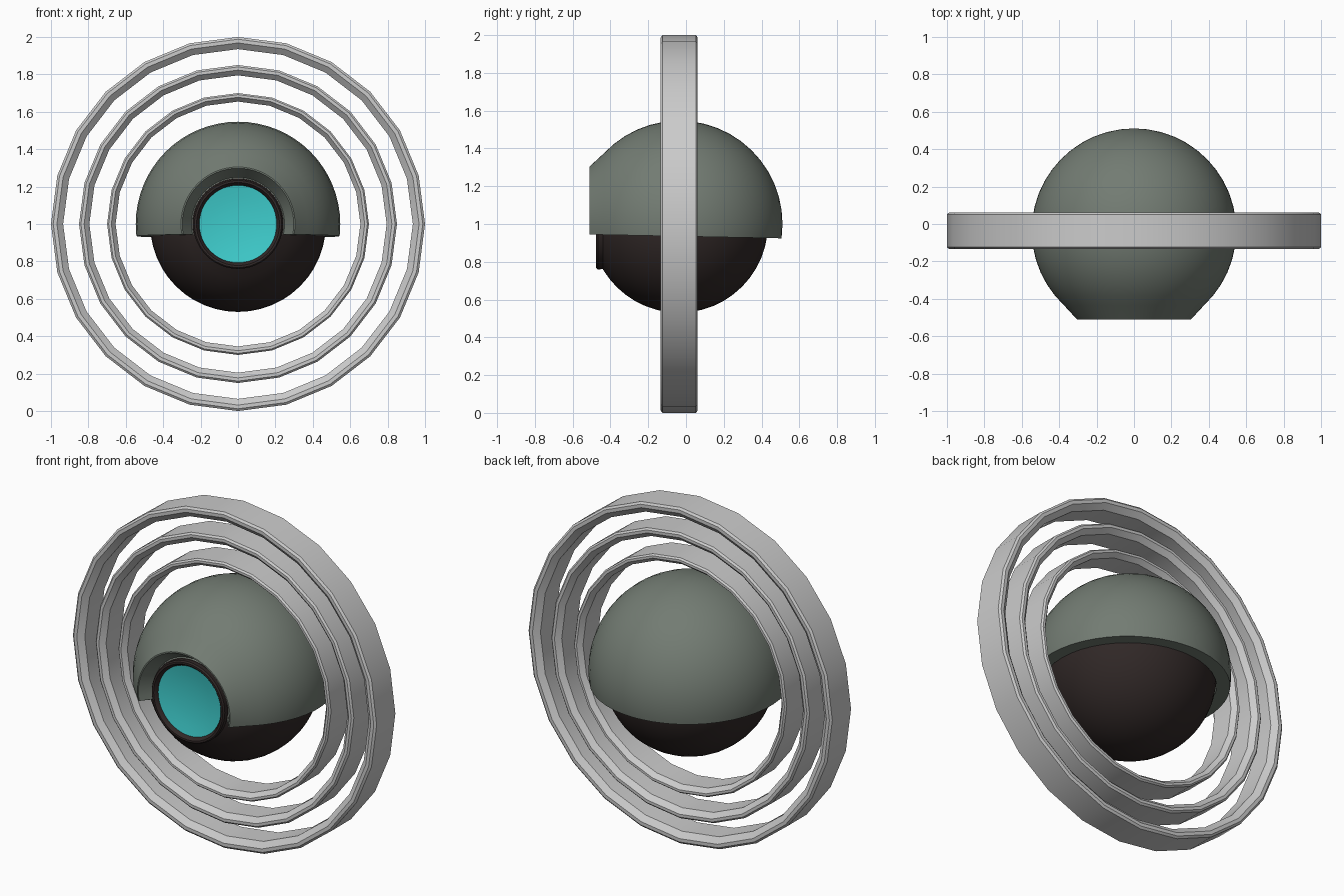
import bpy, bmesh
from math import sin, cos, pi, radians
from mathutils import Vector

if "Cube" in bpy.data.objects:
    bpy.data.objects.remove(bpy.data.objects["Cube"])

CY, CZ = -0.036, 1.0   # shared centre of ball, shell and rings


def material(name, rgb):
    m = bpy.data.materials.new(name)
    m.diffuse_color = (*rgb, 1)
    m.use_nodes = True
    m.node_tree.nodes["Principled BSDF"].inputs["Base Color"].default_value = m.diffuse_color
    return m


def arc(radius, start, end, steps):
    """Profile points (r, y) on a sphere; 0 deg is the back pole, 180 the front."""
    pts = []
    for i in range(steps + 1):
        a = radians(start + (end - start) * i / steps)
        pts.append((radius * sin(a), CY + radius * cos(a)))
    return pts


def lathe(name, profile, segs, mat=None, closed=False, cut=None, angle=35):
    """Turn an (r, y) profile about the front-back axis, optionally cut it off below a plane."""
    bm = bmesh.new()
    loops = []
    for r, y in profile:
        if r < 1e-5:
            v = bm.verts.new((0, y, CZ))
            loops.append([v] * segs)
        else:
            loops.append([bm.verts.new((r * sin(2 * pi * k / segs), y,
                                        CZ + r * cos(2 * pi * k / segs)))
                          for k in range(segs)])
    pairs = list(zip(loops, loops[1:]))
    if closed:
        pairs.append((loops[-1], loops[0]))
    for a, b in pairs:
        for k in range(segs):
            n = (k + 1) % segs
            quad = list(dict.fromkeys((a[k], a[n], b[n], b[k])))
            bm.faces.new(quad)
    if cut:
        co, no = cut
        res = bmesh.ops.bisect_plane(bm, geom=bm.verts[:] + bm.edges[:] + bm.faces[:],
                                     plane_co=Vector(co), plane_no=Vector(no),
                                     clear_inner=True)
        edges = [e for e in res["geom_cut"] if isinstance(e, bmesh.types.BMEdge)]
        bmesh.ops.triangle_fill(bm, edges=edges, use_beauty=True)
    bmesh.ops.recalc_face_normals(bm, faces=bm.faces[:])
    me = bpy.data.meshes.new(name)
    bm.to_mesh(me)
    bm.free()
    ob = bpy.data.objects.new(name, me)
    bpy.context.collection.objects.link(ob)
    if mat:
        me.materials.append(mat)
    bpy.ops.object.select_all(action='DESELECT')
    ob.select_set(True)
    bpy.context.view_layer.objects.active = ob
    bpy.ops.object.shade_smooth_by_angle(angle=radians(angle))
    return ob


shell_mat = material("shell_green_grey", (0.17, 0.20, 0.17))
dark_mat = material("dark_brown", (0.03, 0.021, 0.02))
lens_mat = material("lens_cyan", (0.05, 0.62, 0.62))

# dark inner ball, open at the front for the eye
lathe("inner_ball", arc(0.47, 0, 149.5, 20), 48, dark_mat)

# eye rim: short tube with a rounded lip
lathe("eye_rim", [(0.238, -0.40), (0.24, -0.467), (0.233, -0.476), (0.222, -0.476),
                  (0.214, -0.468), (0.205, -0.445), (0.205, -0.40)], 48, dark_mat, closed=True)

# shallow dished lens
lathe("eye_lens", [(0.207, -0.455), (0.15, -0.445), (0.08, -0.438), (0, -0.435)], 48, lens_mat)

# upper shell: thick sphere with a flared front opening, cut off below the middle
shell = arc(0.547, 0, 137, 18) + [(0.305, -0.51), (0.298, -0.511), (0.243, -0.43)]
shell += arc(0.474, 149, 0, 18)
lathe("upper_shell", shell, 64, shell_mat, cut=((0, CY, 0.935), (0, 0.02, 1)))

# three concentric rings with chamfered rims and a slightly crowned inside
for name, s in (("outer_ring", 1.0), ("middle_ring", 0.85), ("inner_ring", 0.70)):
    half = [(1.0, -0.088), (0.988, -0.098), (0.968, -0.098), (0.935, -0.07)]
    prof = half + [(r, -y) for r, y in reversed(half)]
    lathe(name, [(r * s, y + CY) for r, y in prof], 24, closed=True, angle=30)
